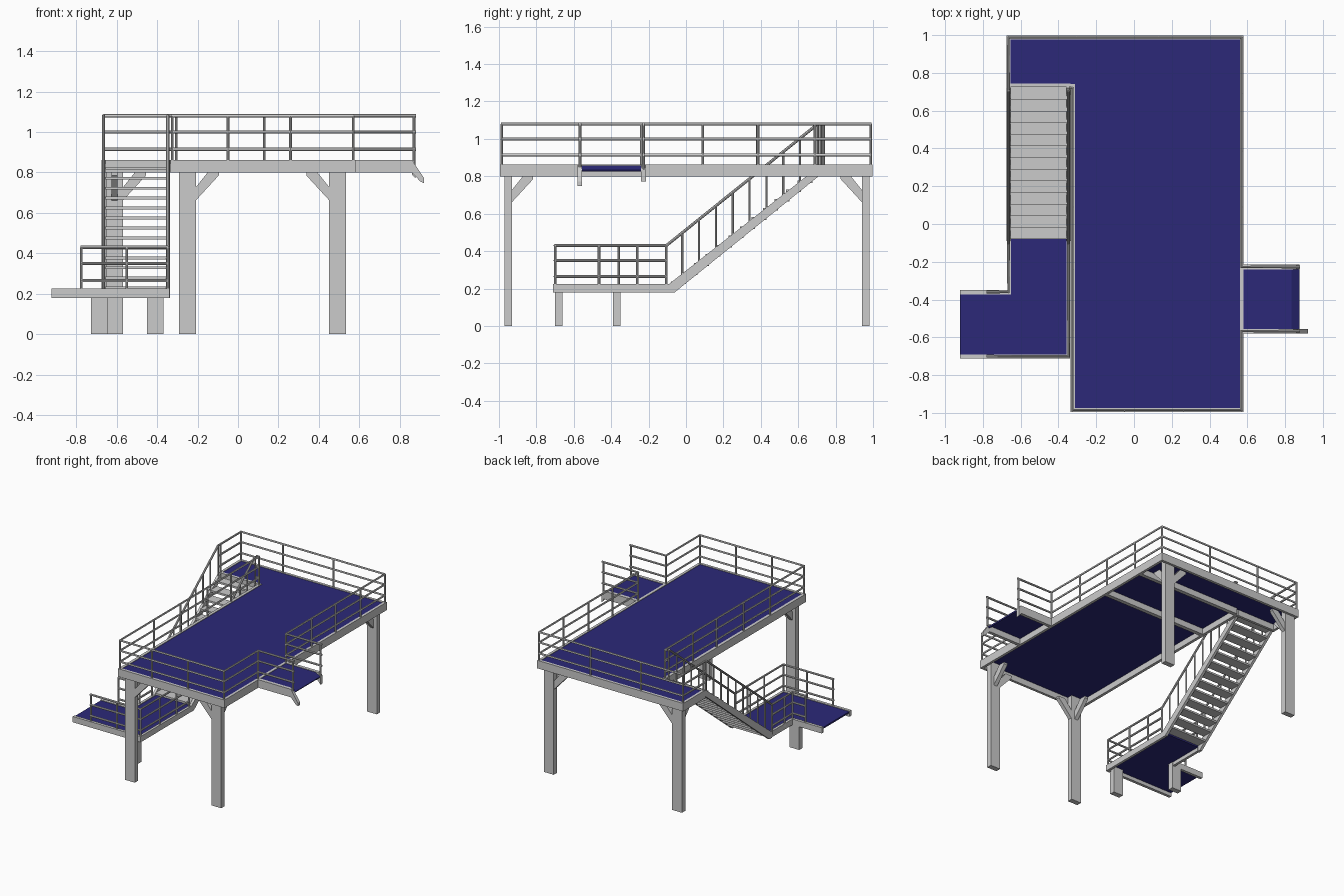
import bpy, bmesh
from mathutils import Vector

if "Cube" in bpy.data.objects:
    bpy.data.objects.remove(bpy.data.objects["Cube"])

blue = bpy.data.materials.new("deck_blue")
blue.diffuse_color = (0.025, 0.022, 0.19, 1)
blue.use_nodes = True
blue.node_tree.nodes["Principled BSDF"].inputs["Base Color"].default_value = blue.diffuse_color


def prism(name, pts, axis, a, b, mat=None):
    """Extrude a 2D profile along an axis from a to b."""
    place = {'x': lambda p, t: (t, p[0], p[1]),
             'y': lambda p, t: (p[0], t, p[1]),
             'z': lambda p, t: (p[0], p[1], t)}[axis]
    bm = bmesh.new()
    face = bm.faces.new([bm.verts.new(place(p, a)) for p in pts])
    top = bmesh.ops.extrude_face_region(bm, geom=[face])['geom']
    shift = Vector(place((0, 0), b - a))
    bmesh.ops.translate(bm, vec=shift, verts=[v for v in top if isinstance(v, bmesh.types.BMVert)])
    bmesh.ops.recalc_face_normals(bm, faces=bm.faces)
    me = bpy.data.meshes.new(name)
    bm.to_mesh(me)
    bm.free()
    if mat:
        me.materials.append(mat)
    ob = bpy.data.objects.new(name, me)
    bpy.context.collection.objects.link(ob)
    return ob


def box(name, x0, x1, y0, y1, z0, z1):
    return prism(name, [(x0, y0), (x1, y0), (x1, y1), (x0, y1)], 'z', z0, z1)


def tubes(name, lines, r):
    """Round tubes along polylines, as one mesh."""
    cu = bpy.data.curves.new(name, 'CURVE')
    cu.dimensions = '3D'
    cu.bevel_depth, cu.bevel_resolution, cu.use_fill_caps = r, 2, True
    for line in lines:
        sp = cu.splines.new('POLY')
        sp.points.add(len(line) - 1)
        for p, co in zip(sp.points, line):
            p.co = (*co, 1)
    ob = bpy.data.objects.new(name, cu)
    bpy.context.collection.objects.link(ob)
    bpy.ops.object.select_all(action='DESELECT')
    ob.select_set(True)
    bpy.context.view_layer.objects.active = ob
    bpy.ops.object.convert(target='MESH')
    bpy.ops.object.shade_smooth_by_angle()


def railing(name, path, posts, base, heights):
    tubes(name + "_rails", [[(x, y, h) for x, y in path] for h in heights], 0.008)
    tubes(name + "_posts", [[(x, y, base), (x, y, heights[0])] for x, y in posts], 0.007)


# Upper deck plate, sloped lip at the open end
prism("upper_deck", [(-0.325, -0.985), (0.57, -0.985), (0.57, -0.56), (0.835, -0.56), (0.835, -0.235),
                     (0.57, -0.235), (0.57, 0.985), (-0.66, 0.985), (-0.66, 0.735), (-0.325, 0.735)],
      'z', 0.846, 0.858, blue)
prism("deck_lip", [(0.835, 0.858), (0.875, 0.835), (0.87, 0.825), (0.835, 0.846)], 'y', -0.56, -0.235, blue)

# Upper deck edge beams and cross beams
for name, x0, x1, y0, y1 in [
        ("front_beam", -0.335, 0.58, -0.995, -0.975), ("back_beam", -0.675, 0.58, 0.978, 0.998),
        ("inner_left_beam", -0.335, -0.313, -0.975, 0.74), ("stair_head_beam", -0.675, -0.335, 0.725, 0.745),
        ("outer_left_beam", -0.675, -0.655, 0.745, 0.978), ("right_beam", 0.56, 0.58, -0.975, 0.978),
        ("bay_front_beam", 0.58, 0.86, -0.58, -0.555), ("bay_back_beam", 0.58, 0.86, -0.24, -0.215)]:
    box(name, x0, x1, y0, y1, 0.80, 0.862)
for i, y in enumerate((0.35, 0.725)):
    box(f"cross_beam_{i}", -0.313, 0.56, y, y + 0.03, 0.80, 0.846)

# Hooked beam ends of the bay
prism("front_hook", [(0.86, 0.862), (0.92, 0.772), (0.92, 0.747), (0.90, 0.757), (0.86, 0.80)], 'y', -0.58, -0.555)
prism("back_hook", [(0.86, 0.862), (0.877, 0.835), (0.877, 0.772), (0.86, 0.79)], 'y', -0.24, -0.215)

# Columns with knee braces in both directions
brace = [(0, 0.66), (0, 0.725), (0.06, 0.80), (0.115, 0.80), (0.115, 0.785)]
for n, (x, y, sx, sy) in enumerate([(-0.25, -0.95, 1, 1), (0.493, -0.95, -1, 1),
                                    (0.493, 0.96, -1, -1), (-0.61, 0.96, 1, -1)]):
    box(f"column_{n}", x - 0.042, x + 0.042, y - 0.02, y + 0.02, 0, 0.845)
    prism(f"brace_x_{n}", [(x + sx * (0.04 + u), z) for u, z in brace], 'y', y - 0.015, y + 0.015)
    prism(f"brace_y_{n}", [(y + sy * (0.018 + u), z) for u, z in brace], 'x', x - 0.015, x + 0.015)

# Upper railings
H = (1.08, 1.0, 0.915)
LX, RX, BX = -0.325, 0.57, 0.87
front_posts = ([(LX, y) for y in (0.72, 0.38, 0.09, -0.24, -0.565, -0.985)] +
               [(x, -0.985) for x in (-0.05, 0.26, RX)] + [(RX, -0.567), (BX, -0.567)])
railing("front_railing", [(-0.345, 0.72), (LX, 0.72), (LX, -0.985), (RX, -0.985), (RX, -0.567), (0.88, -0.567)],
        front_posts, 0.85, H)
back_posts = ([(BX, -0.227)] + [(RX, y) for y in (-0.227, 0.09, 0.385, 0.69, 0.988)] +
              [(x, 0.988) for x in (0.13, -0.305, -0.665)] + [(-0.665, 0.735)])
railing("back_railing", [(0.88, -0.227), (RX, -0.227), (RX, 0.988), (-0.665, 0.988), (-0.665, 0.71)],
        back_posts, 0.82, H)

# Lower landing
prism("landing_deck", [(-0.92, -0.69), (-0.355, -0.69), (-0.355, -0.075), (-0.65, -0.075),
                       (-0.65, -0.365), (-0.92, -0.365)], 'z', 0.208, 0.22, blue)
for name, x0, x1, y0, y1 in [
        ("landing_front_beam", -0.922, -0.338, -0.712, -0.69), ("landing_right_beam", -0.357, -0.338, -0.69, -0.08),
        ("landing_back_beam", -0.922, -0.65, -0.372, -0.35), ("landing_left_beam", -0.67, -0.65, -0.35, -0.08)]:
    box(name, x0, x1, y0, y1, 0.18, 0.225)
for i, (x, y) in enumerate([(-0.41, -0.68), (-0.687, -0.37)]):
    box(f"landing_leg_{i}", x - 0.041, x + 0.041, y - 0.02, y + 0.02, 0, 0.208)

# Landing railings
h = (0.43, 0.35, 0.265)
railing("landing_front_railing", [(-0.78, -0.70), (-0.347, -0.70), (-0.347, -0.105)],
        [(-0.775, -0.70), (-0.55, -0.70), (-0.347, -0.70), (-0.347, -0.465), (-0.347, -0.26), (-0.347, -0.105)],
        0.2, h)
railing("landing_back_railing", [(-0.78, -0.36), (-0.665, -0.36), (-0.665, -0.105)],
        [(-0.775, -0.36), (-0.665, -0.36), (-0.665, -0.26), (-0.665, -0.105)], 0.2, h)

# Stairs: open treads between two stringers
def slope(y):
    return 0.185 + 0.8 * (y + 0.06)


for i in range(13):
    y = -0.04 + i * 0.0615
    box(f"tread_{i}", -0.655, -0.352, y - 0.04, y + 0.04, slope(y) + 0.022, slope(y) + 0.036)
for side, x in (("left", -0.665), ("right", -0.347)):
    prism(f"{side}_stringer", [(-0.09, 0.18), (-0.06, 0.18), (0.735, slope(0.735)), (0.735, 0.86),
                               (0.72, 0.86), (-0.09, 0.225)], 'x', x - 0.01, x + 0.01)
    # Sloped handrail and balusters
    rail = lambda y: 0.43 + 0.8025 * (y + 0.105)
    tubes(f"{side}_handrail", [[(x, -0.105, 0.43), (x, 0.705, 1.08)]], 0.008)
    ys = [-0.02 + 0.09 * k for k in range(8)] + [0.705]
    tubes(f"{side}_balusters", [[(x, y, slope(y) + 0.03), (x, y, rail(y))] for y in ys], 0.0055)
